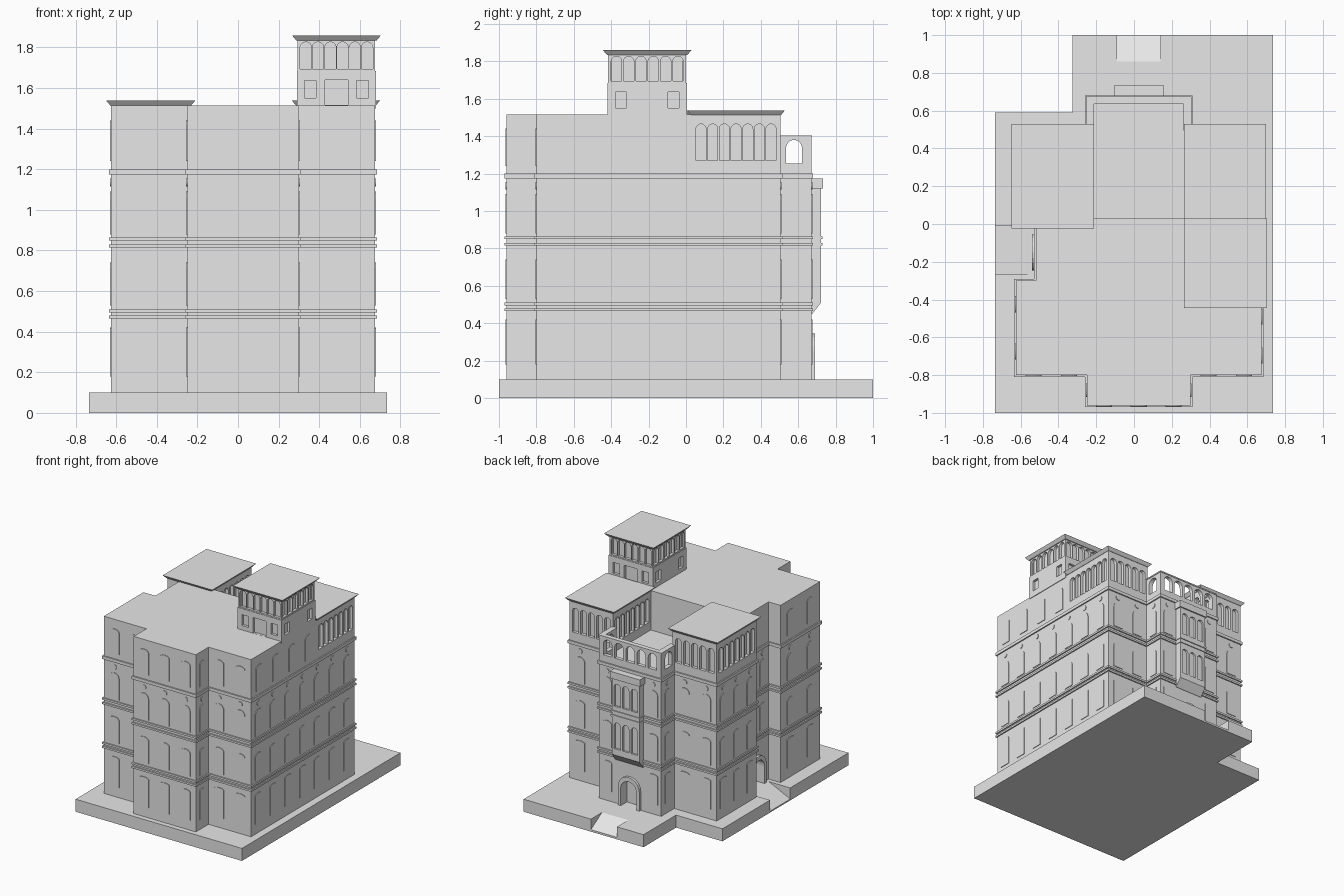
import bpy, bmesh, math
from mathutils import Vector

cube = bpy.data.objects.get("Cube")
if cube:
    bpy.data.objects.remove(cube)

stone = bpy.data.materials.new("pale grey stone")
stone.use_nodes = True
COLOR = (0.8, 0.8, 0.8, 1)
stone.diffuse_color = COLOR
stone.node_tree.nodes["Principled BSDF"].inputs["Base Color"].default_value = COLOR


def build(name, prisms):
    """One object from a list of (loop, loop) pairs, each a closed prism."""
    bm = bmesh.new()
    for low, high in prisms:
        a = [bm.verts.new(p) for p in low]
        b = [bm.verts.new(p) for p in high]
        bm.faces.new(a)
        bm.faces.new(b)
        for i in range(len(a)):
            j = (i + 1) % len(a)
            bm.faces.new((a[i], a[j], b[j], b[i]))
    bmesh.ops.recalc_face_normals(bm, faces=bm.faces[:])
    mesh = bpy.data.meshes.new(name)
    bm.to_mesh(mesh)
    bm.free()
    mesh.materials.append(stone)
    obj = bpy.data.objects.new(name, mesh)
    bpy.context.collection.objects.link(obj)
    return obj


def slab(outline, z0, z1):
    return [(x, y, z0) for x, y in outline], [(x, y, z1) for x, y in outline]


def rect(x0, x1, y0, y1, grow=0.0):
    return [(x0 - grow, y0 - grow), (x1 + grow, y0 - grow),
            (x1 + grow, y1 + grow), (x0 - grow, y1 + grow)]


def edges(outline):
    return list(zip(outline, outline[1:] + outline[:1]))


def offset(outline, d):
    """Grow a right-angled counterclockwise outline outwards."""
    result = []
    for i, p in enumerate(outline):
        p, q, r = Vector(p), Vector(outline[i - 1]), Vector(outline[(i + 1) % len(outline)])
        a, b = (p - q).normalized(), (r - p).normalized()
        result.append((p.x + d * (a.y + b.y), p.y - d * (a.x + b.x)))
    return result


def arch(width, z0, z1, rise=1.0, steps=10):
    """Arched opening profile, rise 0 gives a rectangle."""
    r = width / 2
    if rise == 0:
        return [(-r, z0), (r, z0), (r, z1), (-r, z1)]
    top = [(r * math.cos(math.pi * i / steps),
            z1 - r * rise + r * rise * math.sin(math.pi * i / steps)) for i in range(steps + 1)]
    return [(-r, z0), (r, z0)] + top


def disc(r, z):
    return [(r * math.cos(a * math.pi / 6), z + r * math.sin(a * math.pi / 6)) for a in range(12)]


def on_wall(wall, t, profile, d0, d1):
    """Prism of a profile set on a wall at fraction t, from depth d0 to d1 outwards."""
    a, b = Vector(wall[0]), Vector(wall[1])
    along = (b - a).normalized()
    out = Vector((along.y, -along.x))
    mid = a.lerp(b, t)

    def loop(d):
        return [(*(mid + along * u + out * d), z) for u, z in profile]
    return loop(d0), loop(d1)


def row(wall, count, profile, d0, d1, margin=0.0):
    return [on_wall(wall, margin + (1 - 2 * margin) * (i + 0.5) / count, profile, d0, d1)
            for i in range(count)]


def length(wall):
    return (Vector(wall[1]) - Vector(wall[0])).length


def cut(obj, prisms):
    cutter = build("cutter", prisms)
    cutter.hide_render = True
    mod = obj.modifiers.new("openings", "BOOLEAN")
    mod.operation, mod.solver, mod.object = "DIFFERENCE", "EXACT", cutter
    bpy.context.view_layer.update()
    done = bpy.data.meshes.new_from_object(obj.evaluated_get(bpy.context.evaluated_depsgraph_get()))
    obj.modifiers.clear()
    obj.data = done
    bpy.data.objects.remove(cutter)


# Base slab with two entrance ramps cut into it
base = build("base", [slab([(-.735, -1), (.735, -1), (.735, 1), (-.325, 1), (-.325, .59),
                            (-.735, .59)], 0, .1)])
back_wedge = [(.86, .1), (1.02, .004), (1.02, .12), (.86, .12)]
side_wedge = [(-.548, .1), (-.75, .004), (-.75, .12), (-.548, .12)]
cut(base, [([(-.09, y, z) for y, z in back_wedge], [(.14, y, z) for y, z in back_wedge]),
           ([(x, -.265, z) for x, z in side_wedge], [(x, -.01, z) for x, z in side_wedge])])

# Main body, counterclockwise footprint
front = [(-.625, -.30), (-.625, -.80), (-.25, -.80), (-.25, -.96), (.30, -.96), (.30, -.80),
         (.675, -.80)]
footprint = front + [(.675, .505), (.30, .505), (.30, .67), (-.25, .67), (-.25, .505),
                     (-.625, .505), (-.625, 0), (-.52, 0), (-.52, -.30)]
body = build("lower_floors", [slab(footprint, .1, 1.19)])
upper_plan = front + [(.675, .03), (-.52, .03), (-.52, -.30)]
build("top_floor", [slab(upper_plan, 1.19, 1.515)])

# Arched doorways at the back and in the side recess
back_wall = ((.30, .67), (-.25, .67))
side_wall = ((-.52, 0), (-.52, -.30))
cut(body, [on_wall(w, .5, arch(.14, .1, .31), -.06, .02) for w in (back_wall, side_wall)])
for name, wall in (("back", back_wall), ("side", side_wall)):
    frame = build(name + "_door_frame", [on_wall(wall, .5, arch(.19, .1, .345), -.01, .02)])
    cut(frame, [on_wall(wall, .5, arch(.14, .05, .31), -.05, .05)])

# String courses between the floors
for i, (z0, z1) in enumerate([(.465, .48), (.495, .51), (.815, .83), (.85, .865), (1.175, 1.2)]):
    build("string_course_%d" % (i + 1), [slab(offset(footprint, .01), z0, z1)])

# Shallow arched window panels on every floor
floors = [(.18, .42, .35), (.53, .74, .6), (.88, 1.09, 1), (1.24, 1.44, .6)]
for level, (z0, z1, rise) in enumerate(floors):
    panels = []
    for wall in edges(upper_plan if level == 3 else footprint):
        if length(wall) < .12 or (level == 3 and wall[0][1] > 0):
            continue
        is_door = wall in (back_wall, side_wall)
        count = max(1, round(length(wall) / .2))
        width = .085 if length(wall) > .2 else .07
        for i in range(count):
            if is_door and level == 0 and i == count // 2:
                continue
            t = (i + .5) / count
            if wall == back_wall and count == 3:
                t = (.13, .5, .87)[i]
            panels.append(on_wall(wall, t, arch(width, z0, z1, rise), -.005, .005))
            if level == 2:
                panels.append(on_wall(wall, t, disc(.02, 1.135), -.005, .005))
    build("window_panels_floor_%d" % (level + 1), panels)


def flared_roof(name, plan, z):
    low = [(x, y, z) for x, y in rect(*plan, .003)]
    high = [(x, y, z + .025) for x, y in rect(*plan, .024)]
    build(name, [(low, high)])


# Corner loggias beside the terrace, with recessed arcades
for name, plan in (("right", (-.625, -.235, 0, .505)), ("left", (.29, .675, .03, .505))):
    loggia = build(name + "_loggia", [slab(rect(*plan), 1.19, 1.515)])
    arcades = []
    for wall in edges(rect(*plan))[1:]:
        count = 7 if wall[0][0] == wall[1][0] else 5
        margin = .04
        arcades += row(wall, count, arch(.054, 1.27, 1.465), -.025, .02, margin)
    cut(loggia, arcades)
    flared_roof(name + "_loggia_roof", plan, 1.513)

# Roof tower: windows and doors below, arcade above
plan = (.29, .68, -.42, .005)
tower = build("tower_lower", [slab(rect(*plan), 1.5, 1.685)])
arcade = build("tower_arcade", [slab(rect(*plan, -.004), 1.685, 1.838)])
openings, arches = [], []
for wall in edges(rect(*plan)):
    openings += [on_wall(wall, t, arch(.058, 1.55, 1.637, 0), -.02, .02) for t in (.17, .83)]
    if wall[0][1] == wall[1][1]:
        openings.append(on_wall(wall, .5, arch(.115, 1.516, 1.64, 0), -.02, .02))
    arches += row(wall, 6, arch(.056, 1.695, 1.827), -.025, .02, .035)
cut(tower, openings)
cut(arcade, arches)
flared_roof("tower_roof", plan, 1.835)

# Terrace parapet with open arches and a thin coping
u_plan = [(.30, .50), (.30, .67), (-.25, .67), (-.25, .50), (-.215, .50), (-.215, .64),
          (.265, .64), (.265, .50)]
parapet = build("terrace_parapet", [slab(u_plan, 1.19, 1.397)])
holes = row(back_wall, 5, arch(.075, 1.255, 1.38), -.06, .03, .05)
for x, side in ((.30, 1), (-.25, -1)):
    wall = ((x, .505), (x, .65)) if side > 0 else ((x, .65), (x, .505))
    holes.append(on_wall(wall, .5, arch(.085, 1.255, 1.38), -.06, .03))
cut(parapet, holes)
build("parapet_coping", [slab(offset(u_plan, .004), 1.395, 1.405)])

# Projecting bay window over the back door
profile = [(.66, .445), (.675, .45), (.722, .51), (.722, 1.13), (.66, 1.13)]
bay = build("bay_window", [([(-.095, y, z) for y, z in profile], [(.15, y, z) for y, z in profile])])
bay_back = ((.15, .722), (-.095, .722))
bay_cuts = []
for z0, z1 in ((.56, .77), (.90, 1.08)):
    bay_cuts += row(bay_back, 3, arch(.055, z0, z1), -.015, .02, .04)
cut(bay, bay_cuts)
build("bay_cap", [slab(rect(-.105, .16, .66, .733), 1.12, 1.175)])
build("bay_bands", [slab(rect(-.1, .155, .66, .729), z, z + .015) for z in (.815, .85)])
